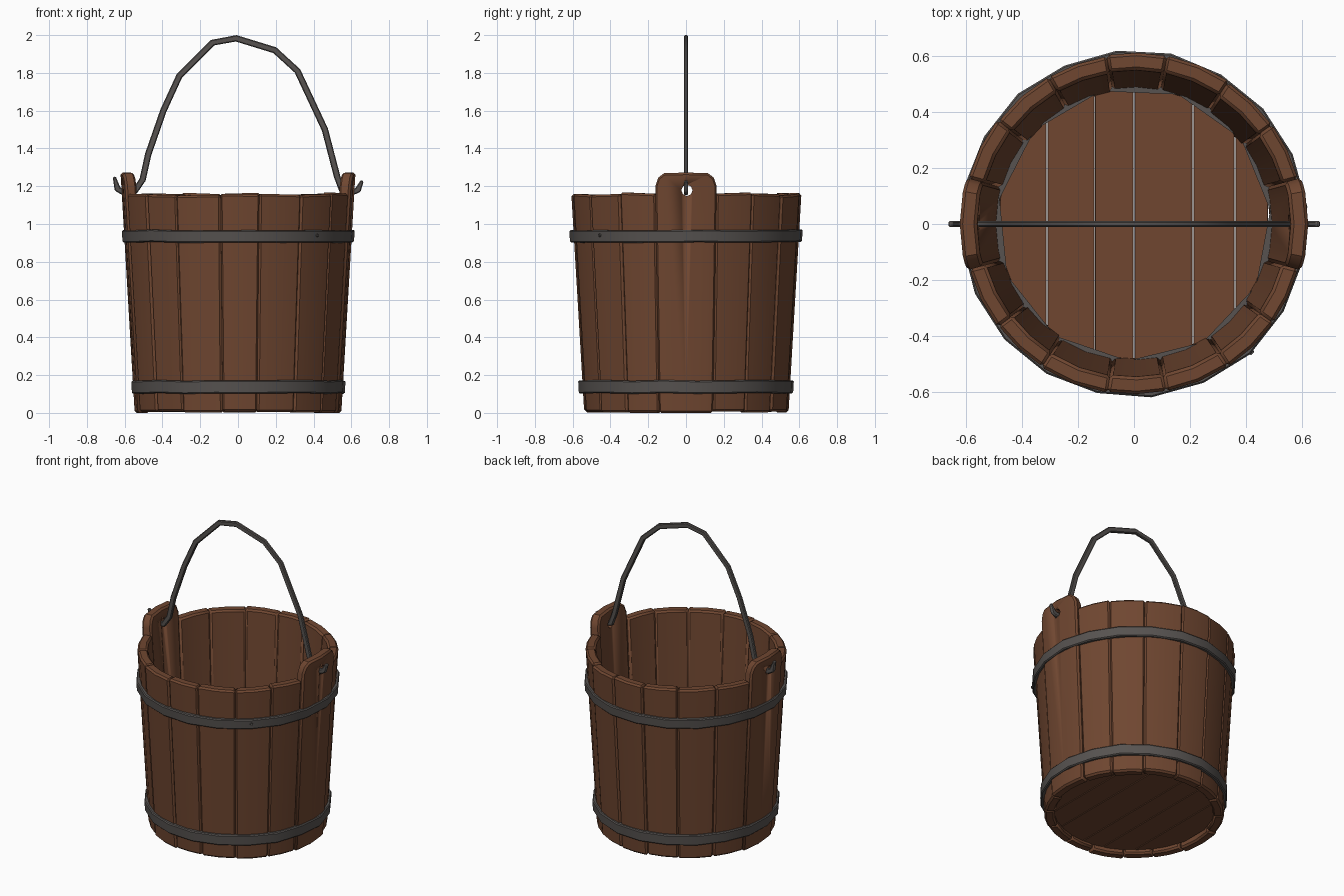
import bpy, bmesh, random
from math import sin, cos, pi, radians, sqrt
from mathutils import Vector, Matrix

random.seed(4)
if "Cube" in bpy.data.objects:
    bpy.data.objects.remove(bpy.data.objects["Cube"])


def material(name, rgb):
    m = bpy.data.materials.new(name)
    m.use_nodes = True
    m.diffuse_color = (*rgb, 1)
    m.node_tree.nodes["Principled BSDF"].inputs["Base Color"].default_value = (*rgb, 1)
    return m


WOOD = material("brown wood", (0.16, 0.062, 0.03))
IRON = material("dark iron", (0.095, 0.086, 0.081))


def finish(name, bm, mat, bevel=0.0):
    """Bevel the sharp edges, shade smoothly and link the object."""
    bmesh.ops.recalc_face_normals(bm, faces=bm.faces)
    if bevel:
        sharp = [e for e in bm.edges if e.calc_face_angle(0) > radians(40)]
        bmesh.ops.bevel(bm, geom=sharp, offset=bevel, segments=1,
                        affect='EDGES', clamp_overlap=True)
    mesh = bpy.data.meshes.new(name)
    bm.to_mesh(mesh)
    bm.free()
    mesh.materials.append(mat)
    ob = bpy.data.objects.new(name, mesh)
    bpy.context.scene.collection.objects.link(ob)
    bpy.ops.object.select_all(action='DESELECT')
    ob.select_set(True)
    bpy.context.view_layer.objects.active = ob
    bpy.ops.object.shade_smooth_by_angle(angle=radians(35))
    return ob


def loft(bm, rings, closed=False):
    """Skin a list of point rings; cap the ends unless closed."""
    rows = [[bm.verts.new(p) for p in ring] for ring in rings]
    n = len(rows[0])
    pairs = list(zip(rows, rows[1:])) + ([(rows[-1], rows[0])] if closed else [])
    for a, b in pairs:
        for i in range(n):
            j = (i + 1) % n
            bm.faces.new((a[i], a[j], b[j], b[i]))
    if not closed:
        bm.faces.new(rows[0][::-1])
        bm.faces.new(rows[-1])


def outer(z):
    return 0.541 + 0.059 * z


def polar(r, a, z):
    return Vector((r * cos(a), r * sin(a), z))


def stave(name, a0, a1, bottom, tops, push=0.0, thick=0.062):
    """Tapered board; tops lists (fraction across, height) columns."""
    bm = bmesh.new()
    sections = []
    for f, top in tops:
        a = a0 + (a1 - a0) * f
        ro, ri = outer(bottom) + push, outer(top) + push
        sections.append([polar(ro, a, bottom), polar(ri, a, top),
                         polar(ri - thick, a, top), polar(ro - thick, a, bottom)])
    loft(bm, sections)
    return finish(name, bm, WOOD, 0.011)


# Side staves between the two ears
EAR = radians(15.5)
COUNT = 7
for side, start in (("back", EAR), ("front", pi + EAR)):
    span = (pi - 2 * EAR) / COUNT
    cuts = [start + span * (i + (random.uniform(-.1, .1) if 0 < i < COUNT else 0))
            for i in range(COUNT + 1)]
    for i in range(COUNT):
        h = random.uniform(1.152, 1.165)
        tilt = random.uniform(-.005, .005)
        stave(f"{side}_stave_{i + 1}", cuts[i] - .002, cuts[i + 1] + .002,
              random.uniform(0, .008), [(0, h - tilt), (.5, h), (1, h + tilt)],
              random.uniform(-.004, .005))

# Tall ear staves, each with a drilled hole
ear_tops = [(0, 1.2), (.05, 1.245), (.15, 1.27), (.5, 1.272),
            (.85, 1.27), (.95, 1.245), (1, 1.2)]
bm = bmesh.new()
bmesh.ops.create_cone(bm, cap_ends=True, segments=8, radius1=.03, radius2=.03, depth=1.6,
                      matrix=Matrix.Translation((0, .005, 1.178)) @ Matrix.Rotation(pi / 2, 4, 'Y'))
cutter = finish("hole_cutter", bm, WOOD)
cutter.hide_render = True
cutter.hide_viewport = True
for name, mid in (("left_ear", 0), ("right_ear", pi)):
    ob = stave(name, mid - EAR, mid + EAR, 0, ear_tops, .006)
    mod = ob.modifiers.new("hole", 'BOOLEAN')
    mod.operation = 'DIFFERENCE'
    mod.object = cutter

# Floor planks cut to a disc
R = 0.487
edges = [-.48, -.31, -.14, 0, .21, .36, .48]
for k, (x0, x1) in enumerate(zip(edges, edges[1:])):
    bm = bmesh.new()
    xs = [x0 + .0015 + (x1 - x0 - .003) * i / 4 for i in range(5)]
    rings = []
    for x in xs:
        y = sqrt(R * R - x * x)
        rings.append([(x, -y, .035), (x, y, .035), (x, y, .07), (x, -y, .07)])
    loft(bm, rings)
    finish(f"floor_plank_{k + 1}", bm, WOOD, .002)


def hoop(name, z0, z1, r0, r1, inner, sides, wobble, bevel=.006):
    """Hand-beaten iron ring with a slightly uneven radius and height."""
    bm = bmesh.new()
    rings = []
    for i in range(sides):
        a = 2 * pi * i / sides + .1
        d = random.uniform(-wobble, wobble)
        dz = random.uniform(-wobble, wobble)
        rings.append([polar(r0 + d, a, z0 + dz), polar(r1 + d, a, z1 + dz),
                      polar(inner, a, z1 + dz), polar(inner, a, z0 + dz)])
    loft(bm, rings, closed=True)
    return finish(name, bm, IRON, bevel)


hoop("upper_hoop", .903, .968, .615, .620, .575, 20, .003)
hoop("lower_hoop", .103, .172, .567, .571, .525, 20, .003)
hoop("inner_floor_band", .072, .13, .515, .515, .488, 11, .002, 0)

# Rivet on the upper hoop
bm = bmesh.new()
spot = polar(.614, radians(-47.5), .94)
turn = Vector((spot.x, spot.y, 0)).to_track_quat('Z', 'Y').to_matrix().to_4x4()
bmesh.ops.create_cone(bm, cap_ends=True, segments=8, radius1=.013, radius2=.008,
                      depth=.025, matrix=Matrix.Translation(spot) @ turn)
finish("hoop_rivet", bm, IRON)

# Bent handle bar with hooked ends passing through the ears
path = [(-.655, 1.25), (-.638, 1.185), (-.61, 1.17), (-.545, 1.175), (-.505, 1.235),
        (-.475, 1.37), (-.395, 1.6), (-.31, 1.785), (-.135, 1.96), (-.01, 1.983),
        (.195, 1.92), (.315, 1.81), (.46, 1.5), (.525, 1.25), (.55, 1.18),
        (.61, 1.17), (.635, 1.18), (.658, 1.23)]
pts = [Vector((x, 0, z)) for x, z in path]
bm = bmesh.new()
rings = []
for i, p in enumerate(pts):
    t = (pts[min(i + 1, len(pts) - 1)] - pts[max(i - 1, 0)]).normalized()
    n = Vector((-t.z, 0, t.x))
    w = .008 if i in (0, len(pts) - 1) else .017
    y = Vector((0, .011, .005))
    y.z = 0
    rings.append([p + n * w - y, p + n * w + y, p - n * w + y, p - n * w - y])
loft(bm, rings)
finish("handle", bm, IRON, .005)
